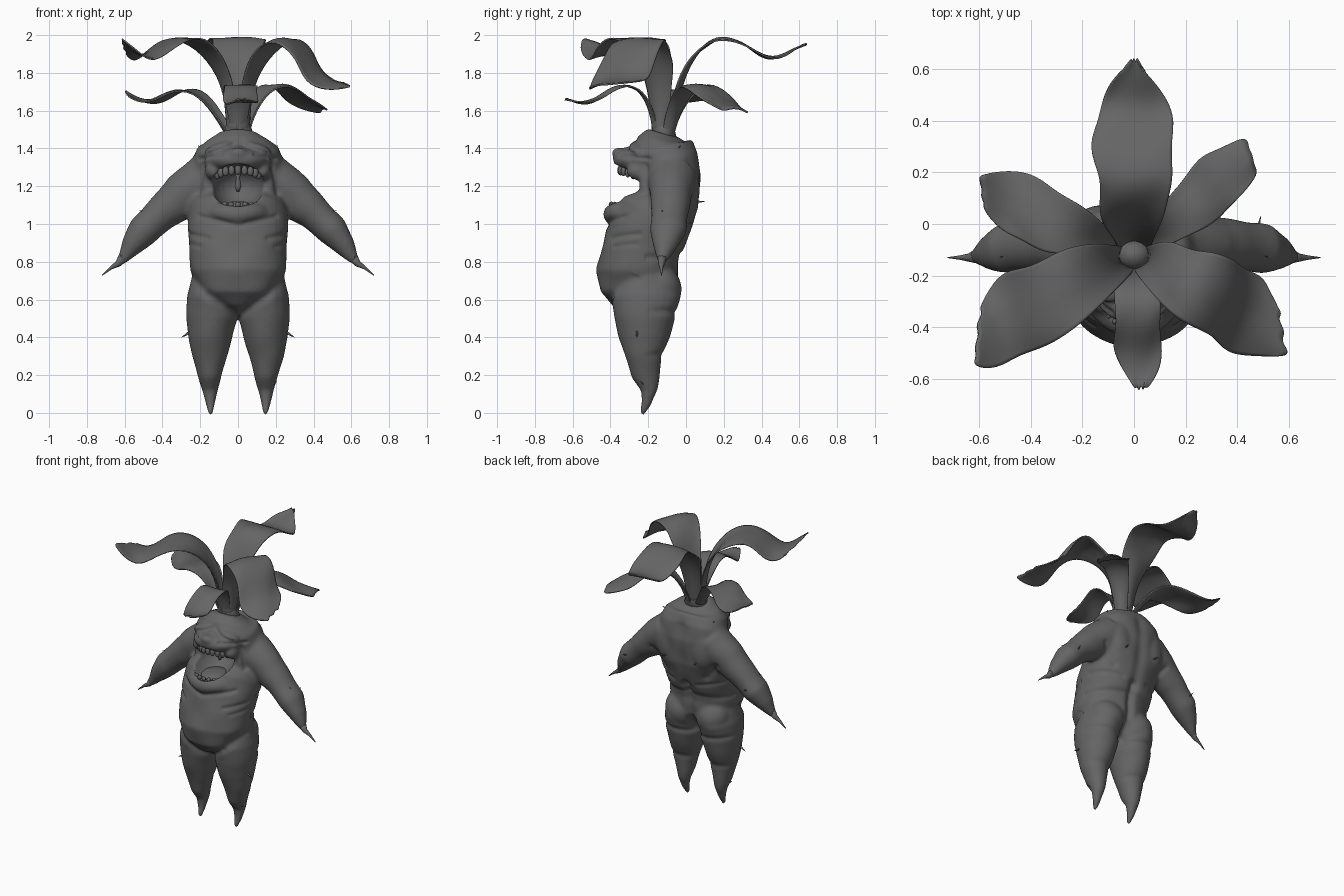
import bpy, bmesh, math
from mathutils import Vector, Matrix

if "Cube" in bpy.data.objects:
    bpy.data.objects.remove(bpy.data.objects["Cube"])

skin = bpy.data.materials.new("root grey")
skin.use_nodes = True
GREY = (0.13, 0.13, 0.13, 1)
skin.diffuse_color = GREY
skin.node_tree.nodes["Principled BSDF"].inputs["Base Color"].default_value = GREY


def finish(name, bm):
    bmesh.ops.recalc_face_normals(bm, faces=bm.faces)
    for f in bm.faces:
        f.smooth = True
    mesh = bpy.data.meshes.new(name)
    bm.to_mesh(mesh)
    bm.free()
    obj = bpy.data.objects.new(name, mesh)
    bpy.context.collection.objects.link(obj)
    mesh.materials.append(skin)
    return obj


def tube(bm, path, sides=24, box=1.0):
    """Loft rings (x, y, z, radius across, radius in y) along a path."""
    rings = []
    for i, (x, y, z, ra, rb) in enumerate(path):
        a, b = path[max(i - 1, 0)], path[min(i + 1, len(path) - 1)]
        t = (Vector(b[:3]) - Vector(a[:3])).normalized()
        across = t.cross(Vector((0, 1, 0))).normalized()
        depth = across.cross(t)
        ring = []
        for k in range(sides):
            c, s = math.cos(math.tau * k / sides), math.sin(math.tau * k / sides)
            c, s = (math.copysign(abs(v) ** box, v) for v in (c, s))
            ring.append(bm.verts.new(Vector((x, y, z)) + across * c * ra + depth * s * rb))
        rings.append(ring)
    for r, q in zip(rings, rings[1:]):
        for k in range(sides):
            n = (k + 1) % sides
            bm.faces.new((r[k], r[n], q[n], q[k]))
    bm.faces.new(rings[0])
    bm.faces.new(rings[-1])


def ball(bm, loc, size, turn=0):
    m = Matrix.Translation(loc) @ Matrix.Rotation(turn, 4, 'Y') @ Matrix.Diagonal((*size, 1))
    bmesh.ops.create_uvsphere(bm, u_segments=24, v_segments=14, radius=1, matrix=m)


def flip(path, s):
    return [(s * p[0], *p[1:]) for p in path]


# Body: overlapping volumes fused into one skin
bm = bmesh.new()
tube(bm, [(0, -.25, .52, .03, .05), (0, -.25, .57, .13, .14), (0, -.25, .65, .21, .205),
          (0, -.257, .75, .25, .218), (0, -.24, .85, .26, .205), (0, -.205, .95, .262, .215),
          (0, -.165, 1.04, .265, .215), (0, -.08, 1.14, .26, .158), (0, -.08, 1.25, .255, .162),
          (0, -.095, 1.33, .245, .167), (0, -.13, 1.4, .215, .165), (0, -.13, 1.445, .165, .125),
          (0, -.12, 1.48, .1, .085)], 40, .9)
ball(bm, (0, -.235, 1.34), (.16, .155, .078))        # muzzle
ball(bm, (0, -.355, 1.375), (.05, .04, .03))         # nose
ball(bm, (0, -.29, 1.055), (.175, .15, .085))        # jaw
LEG = [(.13, -.22, .76, .1, .12), (.14, -.213, .62, .132, .185), (.139, -.22, .5, .133, .163),
       (.148, -.222, .4, .12, .133), (.15, -.223, .3, .091, .1), (.15, -.212, .2, .064, .074),
       (.148, -.195, .12, .042, .044), (.147, -.21, .05, .028, .03), (.145, -.235, -.01, .012, .014)]
ARM = [(.16, -.07, 1.24, .14, .13), (.3, -.08, 1.145, .12, .11), (.4, -.085, 1.06, .093, .097),
       (.5, -.095, .965, .083, .095), (.562, -.112, .885, .06, .068), (.607, -.125, .82, .03, .032),
       (.635, -.13, .788, .016, .016)]
for s in (1, -1):
    tube(bm, flip(LEG, s), 24)
    tube(bm, flip(ARM, s), 24)
    ball(bm, (s * .155, -.165, 1.2), (.055, .085, .14))        # cheek
    ball(bm, (s * .13, -.245, 1.275), (.045, .07, .05), s * .6)  # lip corner
    ball(bm, (s * .1, -.25, 1.4), (.085, .06, .03), s * .35)   # brow
    ball(bm, (s * .14, -.235, 1.345), (.05, .045, .028), s * .3)
    ball(bm, (s * .12, -.14, .66), (.125, .115, .13))          # buttock
    ball(bm, (s * .13, -.02, 1.2), (.11, .095, .16))           # shoulder blade
body = finish("body", bm)

bm = bmesh.new()
ball(bm, (0, -.31, 1.2), (.14, .2, .122))
cutter = finish("mouth_cutter", bm)
cutter.hide_render = True
cutter.hide_viewport = True

fuse = body.modifiers.new("fuse", 'REMESH')
fuse.mode, fuse.voxel_size, fuse.use_smooth_shade = 'VOXEL', .01, True
relax = body.modifiers.new("relax", 'SMOOTH')
relax.factor, relax.iterations = .5, 6
cut = body.modifiers.new("mouth", 'BOOLEAN')
cut.operation, cut.object, cut.solver = 'DIFFERENCE', cutter, 'EXACT'
again = body.modifiers.new("refuse", 'REMESH')
again.mode, again.voxel_size, again.use_smooth_shade = 'VOXEL', .009, True
soft = body.modifiers.new("soft", 'SMOOTH')
soft.factor, soft.iterations = .5, 3
mesh = bpy.data.meshes.new_from_object(body.evaluated_get(bpy.context.evaluated_depsgraph_get()))
body.modifiers.clear()
body.data = mesh
bpy.data.objects.remove(cutter)

# Skin creases, mirrored: side (-1 front, 1 back), depth, width, (x, z) line
CREASES = [(-1, .012, .012, (.03, 1.42), (.16, 1.375)), (-1, .012, .01, (.09, 1.37), (.2, 1.345)),
           (-1, .008, .012, (.18, 1.33), (.21, 1.16)), (-1, .01, .014, (0, .99), (.2, 1.04)),
           (-1, .008, .014, (.16, .925), (.28, .95)), (-1, .005, .012, (.2, .88), (.28, .9)),
           (-1, .008, .02, (.02, .53), (.16, .62)), (-1, .005, .025, (.16, .62), (.28, .76)),
           (1, .012, .04, (0, 1.36), (0, .9)), (1, .026, .028, (0, .9), (0, .55)),
           (1, .008, .02, (0, .84), (.28, .82)), (1, .008, .018, (.03, .52), (.25, .54)),
           (1, .006, .015, (.1, .93), (.28, .96)), (1, .01, .02, (.17, 1.0), (.26, 1.12)),
           (1, .005, .02, (.08, .3), (.22, .31))]
moves = []
for v in mesh.vertices:
    p, push = Vector((abs(v.co.x), v.co.z)), 0
    for side, deep, wide, a, b in CREASES:
        if v.normal.y * side > .1:
            a, b = Vector(a), Vector(b)
            t = min(max((p - a).dot(b - a) / (b - a).length_squared, 0), 1)
            push += deep * math.exp(-((p - a.lerp(b, t)).length / wide) ** 2)
    lumps = .003 * math.sin(23 * v.co.x + 2) * math.sin(27 * v.co.z)
    moves.append(v.co + v.normal * (lumps - push))
for v, co in zip(mesh.vertices, moves):
    v.co = co

# Root tips at the hands and thin rootlets on the skin
bm = bmesh.new()
TIP = [(.6, -.123, .835, .03, .032), (.635, -.13, .789, .017, .017), (.672, -.13, .768, .009, .009),
       (.72, -.13, .728, .002, .002)]
HAIRS = [((.45, -.1, 1.07), (.07, -.03, -.01)), ((.255, -.26, .43), (.045, 0, -.04)),
         ((.18, -.22, .15), (.025, -.02, .005)), ((.17, -.05, 1.39), (.04, .02, .015)),
         ((.12, .05, 1.12), (.01, .05, -.01)), ((.48, -.02, .99), (.01, .05, .01))]
for s in (1, -1):
    tube(bm, flip(TIP, s), 10)
    for base, d in HAIRS:
        pts = [Vector(base) + Vector(d) * k + Vector((0, 0, .01 * k * k)) for k in (0, .5, 1)]
        tube(bm, flip([(*p, r, r) for p, r in zip(pts, (.007, .005, .001))], s), 6)
finish("rootlets", bm)

# Teeth in two arcs, tongue and uvula
bm = bmesh.new()
for k in range(-4, 5):
    a = k * .3
    ball(bm, (.116 * math.sin(a), -.24 - .11 * math.cos(a), 1.25 + .035 * math.cos(a)),
         (.017, .014, .026))
    ball(bm, (.125 * math.sin(a), -.285 - .112 * math.cos(a), 1.102), (.014, .012, .016))
finish("teeth", bm)
bm = bmesh.new()
ball(bm, (0, -.27, 1.09), (.085, .1, .03))
finish("tongue", bm)
bm = bmesh.new()
tube(bm, [(0, -.2, 1.31, .02, .02), (0, -.205, 1.24, .01, .01), (0, -.21, 1.2, .018, .018),
          (0, -.21, 1.17, .008, .008)], 12)
finish("uvula", bm)

# Stalk at the heart of the leaves
bm = bmesh.new()
tube(bm, [(0, -.12, 1.44, .1, .075), (0, -.12, 1.52, .065, .055), (0, -.12, 1.58, .04, .035)], 12)
finish("stalk", bm)


def leaf(name, azimuth, path, droop, seed, skew=0):
    """Ragged ribbon along (reach, height, half width), channelled at its base."""
    bm = bmesh.new()
    a = math.radians(azimuth)
    out, side = Vector((math.cos(a), math.sin(a), 0)), Vector((-math.sin(a), math.cos(a), 0))
    rows, last = [], len(path) - 1
    for i, (r, z, w) in enumerate(path):
        p, q = path[max(i - 1, 0)], path[min(i + 1, last)]
        run, rise = q[0] - p[0], q[1] - p[1]
        up = (Vector((0, 0, run)) - out * rise).normalized()
        along = (Vector((0, 0, rise)) + out * run).normalized()
        curl = .7 - (.7 + droop) * min(i / 3, 1)
        row = []
        for k in range(-3, 4):
            u = k / 3
            ragged = 1 + .14 * math.sin(seed + 2.3 * i + 2 * u) * (i > 1)
            wave = .012 * math.sin(1.9 * i + seed + 4 * u) * abs(u) * (i > 2)
            bump = .02 * math.sin(seed + 3 * k) * (i == last) + skew * u * i / last
            row.append(bm.verts.new(Vector((0, -.12, z)) + out * r + along * bump
                                    + side * u * w * ragged + up * (curl * w * u * u + wave)))
        rows.append(row)
    for r, q in zip(rows, rows[1:]):
        for k in range(6):
            bm.faces.new((r[k], r[k + 1], q[k + 1], q[k]))
    obj = finish(name, bm)
    sub = obj.modifiers.new("round", 'SUBSURF')
    sub.levels = sub.render_levels = 2
    thick = obj.modifiers.new("thickness", 'SOLIDIFY')
    thick.thickness, thick.offset = .008, 0


leaf("leaf_back", 90, [(.05, 1.46, .06), (.09, 1.72, .07), (.15, 1.86, .12), (.22, 1.955, .14),
     (.3, 2.0, .135), (.42, 1.965, .16), (.52, 1.89, .155), (.6, 1.88, .12), (.68, 1.92, .08),
     (.755, 1.95, .015)], .05, 1)
leaf("leaf_front_left", -27, [(.06, 1.46, .05), (.065, 1.7, .06), (.12, 1.87, .11),
     (.2, 1.975, .13), (.3, 1.995, .14), (.4, 1.92, .155), (.47, 1.8, .16), (.55, 1.755, .14),
     (.645, 1.74, .09)], .15, 2, -.07)
leaf("leaf_front_right", 207, [(.06, 1.46, .05), (.065, 1.7, .06), (.15, 1.89, .11),
     (.27, 2.0, .14), (.42, 1.975, .155), (.53, 1.89, .16), (.61, 1.9, .14), (.68, 1.945, .1)],
     .1, 4, .08)
leaf("leaf_low_right", 157, [(.06, 1.46, .04), (.14, 1.59, .05), (.24, 1.7, .09), (.35, 1.715, .12),
     (.45, 1.67, .13), (.54, 1.645, .11), (.64, 1.69, .06)], .1, 6, -.04)
leaf("leaf_low_left", 41, [(.06, 1.46, .04), (.1, 1.6, .05), (.2, 1.73, .08), (.33, 1.75, .1),
     (.42, 1.67, .11), (.5, 1.64, .1), (.6, 1.61, .07)], .15, 3, .03)
leaf("leaf_front", -87, [(.05, 1.46, .04), (.06, 1.55, .045), (.1, 1.68, .075), (.18, 1.745, .09),
     (.28, 1.725, .085), (.36, 1.66, .095), (.44, 1.64, .075), (.515, 1.66, .02)], .12, 5)
